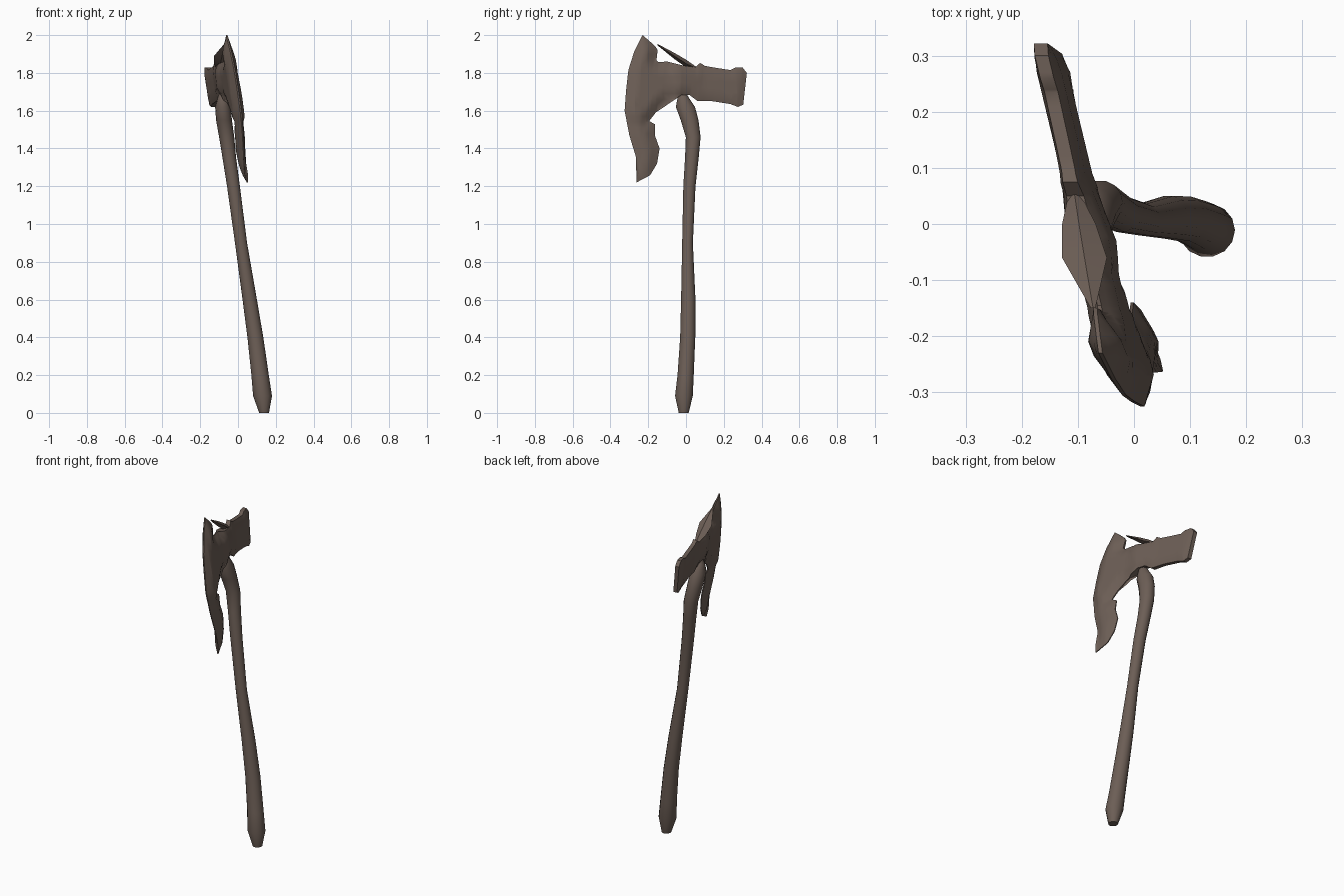
import bpy, bmesh, math
from mathutils import Vector

if "Cube" in bpy.data.objects:
    bpy.data.objects.remove(bpy.data.objects["Cube"])

mat = bpy.data.materials.new("worn brown")
mat.diffuse_color = (0.15, 0.112, 0.092, 1)
mat.use_nodes = True
mat.node_tree.nodes["Principled BSDF"].inputs["Base Color"].default_value = mat.diffuse_color


def lean(y, z):
    """x of the slanted middle plane of the axe head"""
    return 0.145 - 0.24 * y - 0.13 * z


def finish(bm, name, angle):
    bmesh.ops.recalc_face_normals(bm, faces=bm.faces)
    me = bpy.data.meshes.new(name)
    bm.to_mesh(me)
    bm.free()
    me.materials.append(mat)
    ob = bpy.data.objects.new(name, me)
    bpy.context.collection.objects.link(ob)
    bpy.ops.object.select_all(action='DESELECT')
    ob.select_set(True)
    bpy.context.view_layer.objects.active = ob
    bpy.ops.object.shade_smooth_by_angle(angle=math.radians(angle))
    return ob


def loft(name, rings, angle):
    """skin a list of point rings and cap both ends"""
    bm = bmesh.new()
    vs = [[bm.verts.new(p) for p in r] for r in rings]
    n = len(vs[0])
    for a, b in zip(vs, vs[1:]):
        for i in range(n):
            j = (i + 1) % n
            bm.faces.new((a[i], a[j], b[j], b[i]))
    bm.faces.new(vs[0])
    bm.faces.new(vs[-1])
    return finish(bm, name, angle)


# Handle: z, centre x, centre y, radius x, radius y
stations = [
    (0.0, 0.138, -0.012, 0.026, 0.027), (0.09, 0.13, -0.011, 0.05, 0.048),
    (0.2, 0.117, -0.002, 0.046, 0.044), (0.4, 0.092, 0.009, 0.042, 0.041),
    (0.6, 0.062, 0.012, 0.038, 0.039), (0.9, 0.016, 0.008, 0.032, 0.029),
    (1.2, -0.024, 0.018, 0.034, 0.033), (1.35, -0.046, 0.031, 0.036, 0.037),
    (1.46, -0.06, 0.038, 0.04, 0.04), (1.55, -0.074, 0.019, 0.042, 0.048),
    (1.62, -0.08, -0.003, 0.041, 0.052), (1.67, -0.08, -0.015, 0.028, 0.03),
    (1.70, -0.08, -0.018, 0.015, 0.015)]
rings = []
for z, cx, cy, rx, ry in stations:
    rings.append([(cx + rx * math.cos(t), cy + ry * math.sin(t), z)
                  for t in [k * math.tau / 14 for k in range(14)]])
loft("handle", rings, 35)

# Wedge on top of the head: y, top z, bottom z, half width
rings = []
for y, zt, zb, w in [(-0.15, 1.953, 1.945, 0.004), (-0.06, 1.905, 1.872, 0.04),
                     (0.0, 1.87, 1.83, 0.03), (0.06, 1.828, 1.815, 0.008)]:
    x, zm = lean(y, zt), (zt + zb) / 2
    rings.append([(x - w, y, zm), (x, y, zb), (x + w, y, zm), (x, y, zt)])
loft("top_wedge", rings, 25)

# Axe head outline (y, z)
outline = [
    (-0.23, 2.0), (-0.195, 1.97), (-0.162, 1.94), (-0.15, 1.92), (-0.163, 1.875),
    (-0.145, 1.857), (-0.10, 1.86), (-0.02, 1.84), (0.05, 1.83), (0.075, 1.853), (0.10, 1.837),
    (0.15, 1.828), (0.235, 1.815), (0.26, 1.828), (0.30, 1.828), (0.322, 1.80),
    (0.303, 1.632), (0.275, 1.62), (0.235, 1.635), (0.14, 1.65), (0.06, 1.652),
    (0.02, 1.682), (-0.025, 1.682), (-0.075, 1.66), (-0.115, 1.637), (-0.16, 1.59),
    (-0.195, 1.545), (-0.163, 1.527), (-0.165, 1.47), (-0.14, 1.40), (-0.153, 1.32),
    (-0.19, 1.258), (-0.262, 1.22), (-0.245, 1.275), (-0.265, 1.355), (-0.30, 1.47),
    (-0.325, 1.60), (-0.317, 1.71), (-0.305, 1.815), (-0.275, 1.91)]


def edge_distance(p):
    best = 9.0
    for a, b in zip(outline, outline[1:] + outline[:1]):
        a, b = Vector(a), Vector(b)
        t = max(0, min(1, (p - a).dot(b - a) / (b - a).length_squared))
        best = min(best, (p - a - (b - a) * t).length)
    return best


def half_thickness(y, z):
    d = edge_distance(Vector((y, z)))
    if y > -0.08:                       # socket and poll
        body = 0.022 + 0.018 * max(0, 1 - abs(y + 0.03) / 0.12)
        return body * (0.55 + 0.45 * min(1, d / 0.035))
    body = 0.03 if z > 1.55 else 0.022  # blade thins to its edge
    return body * (0.12 + 0.88 * min(1, d / 0.05))


# Axe head: gridded outline, two sides pushed apart, walls between
bm = bmesh.new()
face = bm.faces.new([bm.verts.new((0, y, z)) for y, z in outline])
bmesh.ops.triangulate(bm, faces=[face])
cuts = [((0, -0.3 + 0.03 * i, 0), (0, 1, 0)) for i in range(21)]
cuts += [((0, 0, 1.24 + 0.03 * i), (0, 0, 1)) for i in range(25)]
for co, no in cuts:
    bmesh.ops.bisect_plane(bm, geom=bm.verts[:] + bm.edges[:] + bm.faces[:],
                           plane_co=co, plane_no=no, dist=1e-4)
left = bm.verts[:]
rim = [e for e in bm.edges if e.is_boundary]
dup = bmesh.ops.duplicate(bm, geom=bm.verts[:] + bm.edges[:] + bm.faces[:])
twin = dup["vert_map"]
for v in left:
    h = half_thickness(v.co.y, v.co.z)
    x = lean(v.co.y, v.co.z)
    twin[v].co.x = x + h
    v.co.x = x - h
for e in rim:
    a, b = e.verts
    bm.faces.new((a, b, twin[b], twin[a]))
finish(bm, "axe_head", 40)
